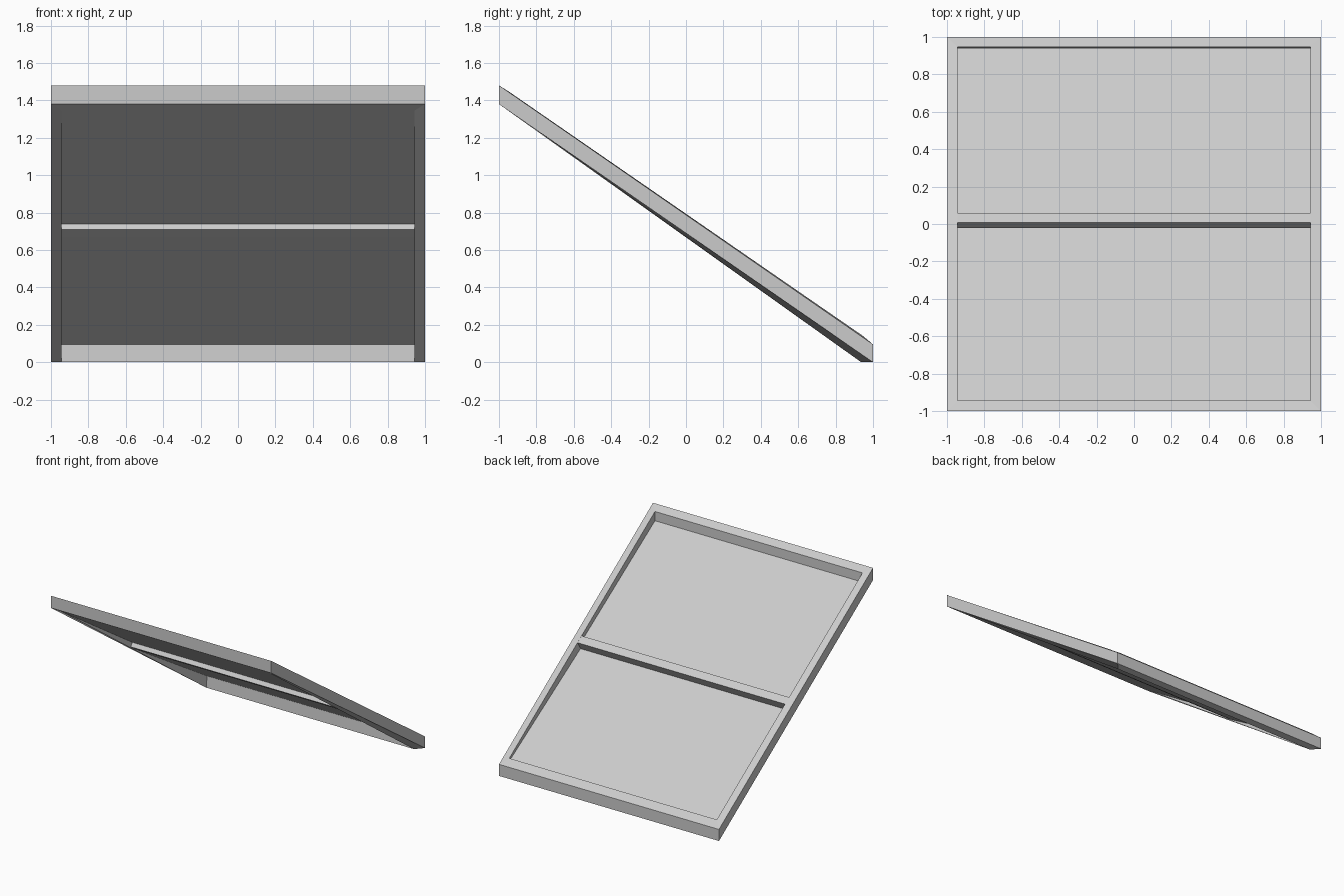
import bpy

if "Cube" in bpy.data.objects:
    bpy.data.objects.remove(bpy.data.objects["Cube"], do_unlink=True)

grey = bpy.data.materials.new("light grey")
grey.use_nodes = True
colour = (0.6, 0.6, 0.6, 1)
grey.diffuse_color = colour
grey.node_tree.nodes["Principled BSDF"].inputs["Base Color"].default_value = colour


def add_part(name, verts, faces):
    mesh = bpy.data.meshes.new(name)
    mesh.from_pydata(verts, [], faces)
    mesh.materials.append(grey)
    mesh.update()
    part = bpy.data.objects.new(name, mesh)
    bpy.context.collection.objects.link(part)
    return part


def bar(name, profile, half_width):
    """Extrude a (y, z) outline, given counter-clockwise, across x."""
    n = len(profile)
    verts = [(x, y, z) for x in (half_width, -half_width) for y, z in profile]
    sides = [(i, i + n, (i + 1) % n + n, (i + 1) % n) for i in range(n)]
    add_part(name, verts, sides + [tuple(range(n)), tuple(reversed(range(n, 2 * n)))])


def ring(half_width, high, low):
    """Four corners of a sloping rectangle from its high and low (y, z) ends."""
    return [(x * half_width, y, z) for x, (y, z) in
            ((-1, high), (1, high), (1, low), (-1, low))]


# Sloping rectangular frame: outer bottom, outer top, inner top, inner bottom
INNER = 0.943
rings = [
    ring(1, (-1, 1.38), (1, 0)),
    ring(1, (-1, 1.48), (1, 0.095)),
    ring(INNER, (-0.944, 1.445), (0.947, 0.14)),
    ring(INNER, (-0.944, 1.345), (0.937, 0)),
]
frame_verts = [v for r in rings for v in r]
frame_faces = []
for r in range(4):
    a, b = 4 * r, 4 * ((r + 1) % 4)
    for i in range(4):
        j = (i + 1) % 4
        frame_faces.append((a + i, a + j, b + j, b + i))
add_part("frame", frame_verts, frame_faces)

# Cross beam leaning with the slope
bar("cross_beam", [(-0.045, 0.71), (0.013, 0.67), (0.06, 0.75), (0.008, 0.787)], INNER)


# Thin panels, each tilted a little less than the frame
def panel(name, high, low, thickness=0.024):
    (y0, z0), (y1, z1) = high, low
    bar(name, [high, low, (y1, z1 + thickness), (y0, z0 + thickness)], INNER)


panel("upper_panel", (-0.944, 1.345), (-0.02, 0.737))
panel("lower_panel", (0.013, 0.67), (0.942, 0.095))
